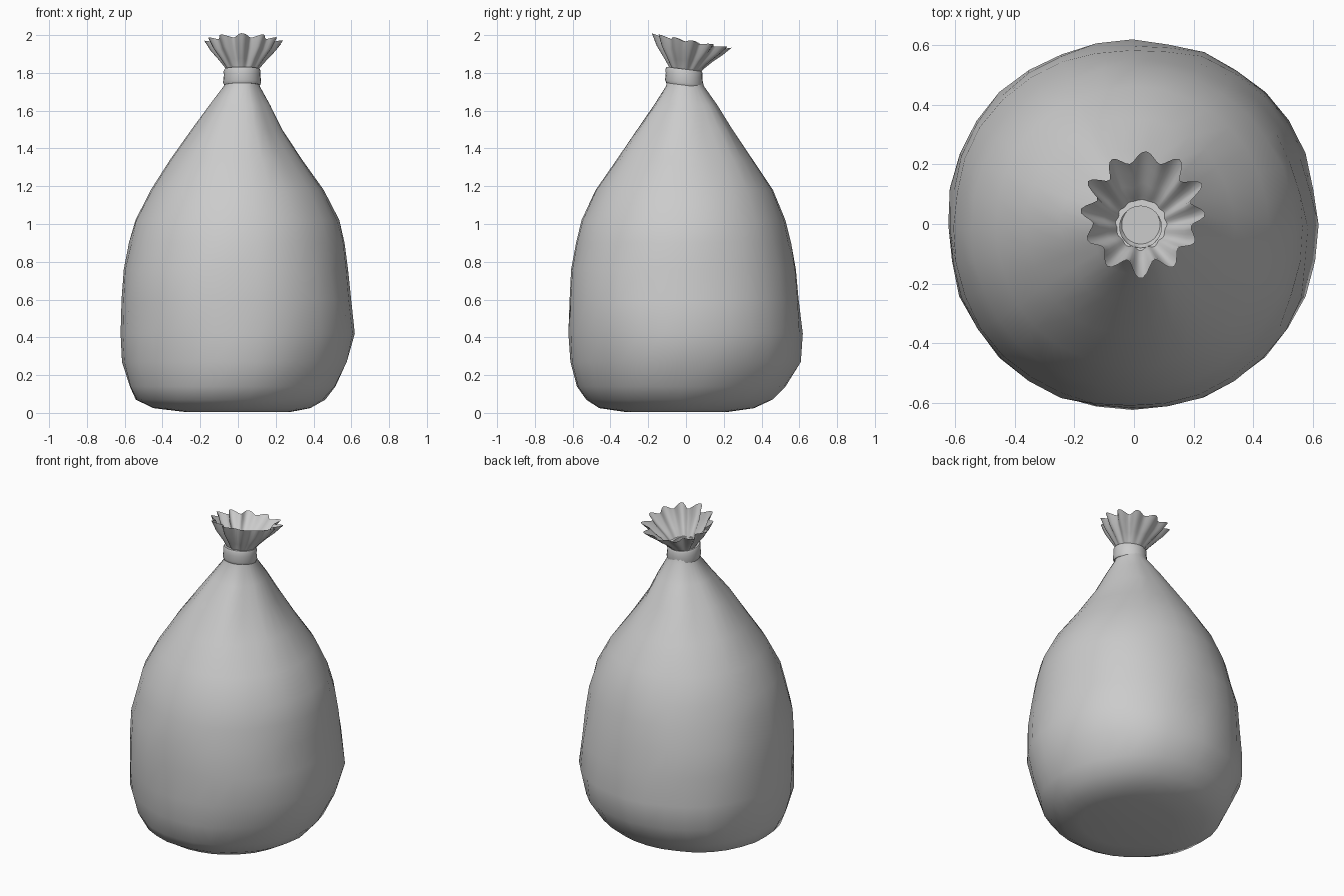
import bpy, bmesh, math, random
from mathutils import Vector

if "Cube" in bpy.data.objects:
    bpy.data.objects.remove(bpy.data.objects["Cube"])

random.seed(4)
TAU = 2 * math.pi


def loft(name, rings, cap_start=False, cap_end=False, close=False, angle=50):
    """Skin a list of equal-length point rings into one object."""
    bm = bmesh.new()
    vs = [[bm.verts.new(p) for p in r] for r in rings]
    n = len(vs[0])
    pairs = list(zip(vs, vs[1:])) + ([(vs[-1], vs[0])] if close else [])
    for a, b in pairs:
        for i in range(n):
            j = (i + 1) % n
            bm.faces.new((a[i], a[j], b[j], b[i]))
    for flag, ring in ((cap_start, vs[0]), (cap_end, vs[-1])):
        if flag:
            c = bm.verts.new(sum((v.co for v in ring), Vector()) / n)
            for i in range(n):
                bm.faces.new((ring[i], ring[(i + 1) % n], c))
    bmesh.ops.recalc_face_normals(bm, faces=bm.faces)
    me = bpy.data.meshes.new(name)
    bm.to_mesh(me)
    bm.free()
    ob = bpy.data.objects.new(name, me)
    bpy.context.collection.objects.link(ob)
    bpy.context.view_layer.objects.active = ob
    ob.select_set(True)
    bpy.ops.object.shade_smooth_by_angle(angle=math.radians(angle))
    ob.select_set(False)
    return ob


# Sack body: z, x min, x max, y min, y max
PROFILE = [
    (0.005, -0.28, 0.28, -0.32, 0.22),
    (0.025, -0.45, 0.38, -0.46, 0.36),
    (0.07, -0.545, 0.46, -0.53, 0.46),
    (0.14, -0.575, 0.52, -0.58, 0.53),
    (0.27, -0.615, 0.58, -0.61, 0.605),
    (0.42, -0.625, 0.615, -0.62, 0.615),
    (0.60, -0.617, 0.60, -0.62, 0.60),
    (0.76, -0.607, 0.58, -0.61, 0.585),
    (0.90, -0.575, 0.565, -0.585, 0.555),
    (1.02, -0.545, 0.535, -0.555, 0.525),
    (1.18, -0.465, 0.455, -0.48, 0.46),
    (1.34, -0.36, 0.34, -0.37, 0.355),
    (1.50, -0.245, 0.235, -0.26, 0.245),
    (1.63, -0.15, 0.17, -0.17, 0.165),
    (1.73, -0.075, 0.115, -0.105, 0.095),
    (1.79, -0.065, 0.105, -0.095, 0.08),
]
N = 32
rings = []
for z, x0, x1, y0, y1 in PROFILE:
    ring = []
    grow = max(0, 1 - abs(z - 0.6) / 0.6)
    neck = max(0, 1 - abs(z - 1.52) / 0.26)
    foot = max(0, 1 - abs(z - 0.22) / 0.22)
    for i in range(N):
        t = TAU * i / N
        # soft corners, gathered folds at the neck and dents at the foot
        k = 1 + 0.022 * grow * (1 - math.cos(4 * t)) / 2
        k += 0.05 * neck * math.cos(6 * t + 0.6) * abs(math.sin(2 * t))
        k += 0.02 * foot * math.cos(5 * t + 1) * abs(math.sin(2 * t))
        k += random.uniform(-0.008, 0.006)
        x = (x0 + x1) / 2 + (x1 - x0) / 2 * k * math.cos(t)
        y = (y0 + y1) / 2 + (y1 - y0) / 2 * k * math.sin(t)
        ring.append((x, y, z))
    rings.append(ring)
loft("sack_body", rings, cap_start=True, cap_end=True)

# Tie band: rounded rectangular section swept around the neck, tilted back
CX, CY = 0.022, -0.01
section = [(0.07, 1.735), (0.095, 1.735), (0.101, 1.75), (0.097, 1.785),
           (0.098, 1.81), (0.093, 1.82), (0.07, 1.82)]
band = []
for r, z in section:
    band.append([(CX + r * math.cos(TAU * i / 24), CY + r * math.sin(TAU * i / 24),
                  z - 0.13 * r * math.sin(TAU * i / 24)) for i in range(24)])
loft("tie_band", band, close=True, angle=40)

# Gathered mouth: pleated funnel, t runs from throat to rim
LOBES, M = 12, 96
frill = []
for t, r in ((0, 0.035), (0.15, 0.07), (0.3, 0.088), (0.5, 0.118), (0.75, 0.16), (1, 0.19)):
    ring = []
    for i in range(M):
        a = TAU * i / M
        wave = math.cos(LOBES * a + 0.5 * math.sin(2 * a) + 0.4)
        rr = r + 0.026 * max(0, t - 0.12) * wave * (1 + 0.3 * math.sin(3 * a))
        rr *= 1 + 0.05 * t * math.sin(a - 0.3) * math.cos(a)
        x = CX + 0.008 * t + rr * math.cos(a)
        y = CY + 0.047 * t + rr * math.sin(a)
        z = 1.765 + 0.2 * t - t * 0.18 * rr * math.sin(a) + 0.006 * t * wave
        ring.append((x, y, z))
    frill.append(ring)
loft("gathered_mouth", frill, cap_start=True, angle=60)
